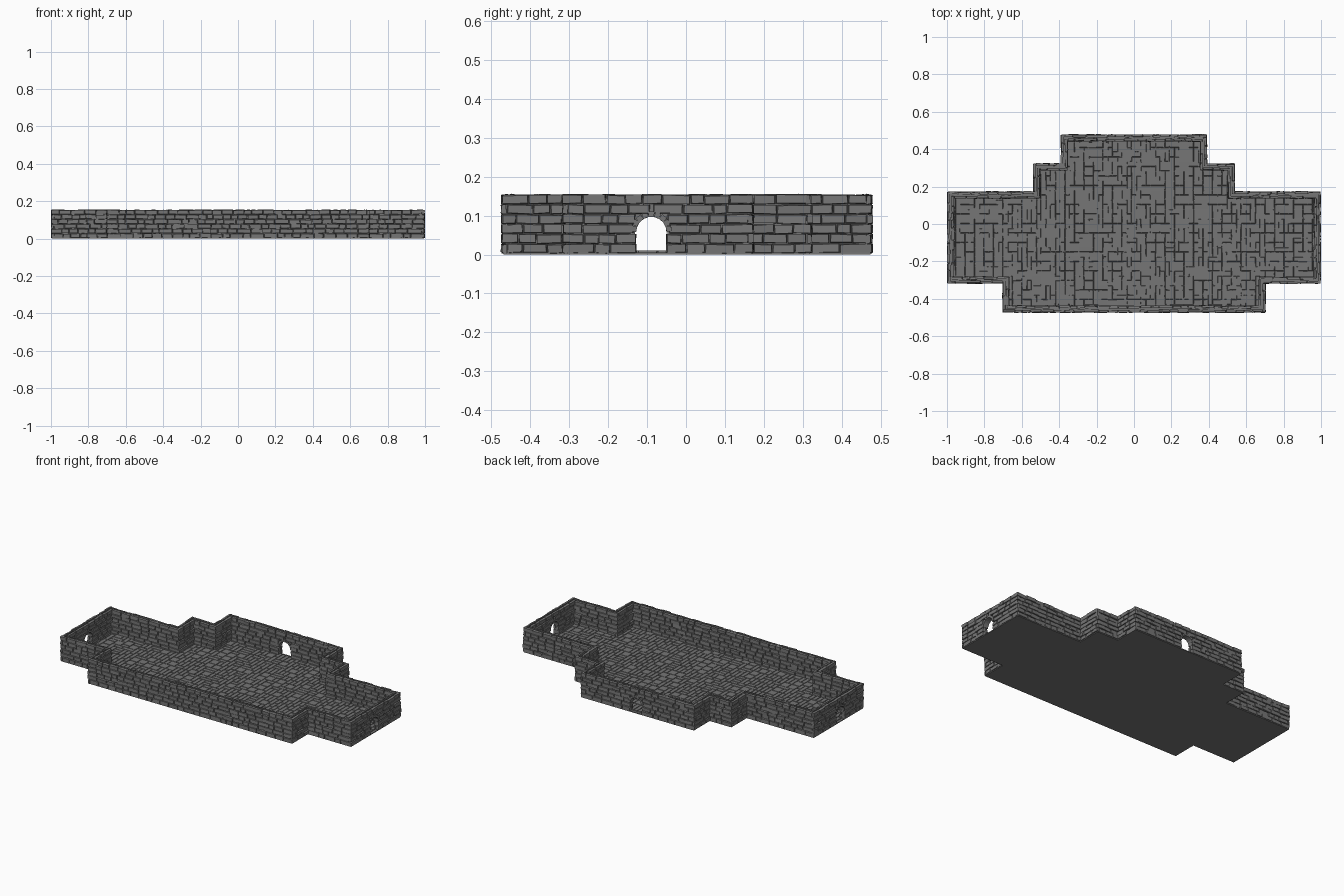
import bpy
import bmesh
import math
import random
from mathutils import Matrix, Vector

random.seed(4)
if "Cube" in bpy.data.objects:
    bpy.data.objects.remove(bpy.data.objects["Cube"])

STONE = bpy.data.materials.new("grey stone")
STONE.use_nodes = True
STONE.diffuse_color = (.18, .18, .18, 1)
STONE.node_tree.nodes["Principled BSDF"].inputs["Base Color"].default_value = (.18, .18, .18, 1)


def finish(bm, name, matrix=Matrix()):
    bmesh.ops.recalc_face_normals(bm, faces=bm.faces)
    mesh = bpy.data.meshes.new(name)
    bm.to_mesh(mesh)
    bm.free()
    mesh.materials.append(STONE)
    obj = bpy.data.objects.new(name, mesh)
    obj.matrix_world = matrix
    bpy.context.collection.objects.link(obj)


def block(bm, centre, half, jitter, rotation=Matrix(), crown=None, inset=0):
    """Rough stone: a box with shifted corners, narrowed towards the crown side."""
    matrix = Matrix.Translation(centre) @ rotation @ Matrix.Diagonal((*half, 1))
    verts = bmesh.ops.create_cube(bm, size=2, matrix=matrix)["verts"]
    for v in verts:
        offset = v.co - Vector(centre)
        if crown and offset.dot(crown) > 0:
            for axis in range(3):
                if not crown[axis]:
                    v.co[axis] -= math.copysign(inset, offset[axis])
        v.co += Vector([random.uniform(-j, j) for j in jitter])


def prism(points, direction):
    bm = bmesh.new()
    face = bm.faces.new([bm.verts.new(p) for p in points])
    new = bmesh.ops.extrude_face_region(bm, geom=[face])["geom"]
    moved = [g for g in new if isinstance(g, bmesh.types.BMVert)]
    bmesh.ops.translate(bm, verts=moved, vec=direction)
    return bm


# Wall centreline, counter-clockwise, mirrored about x = 0
half_plan = [(.685, -.455), (.685, -.3), (.98, -.3), (.98, .155),
             (.52, .155), (.52, .305), (.372, .305), (.372, .46)]
outline = [Vector(p) for p in half_plan]
outline += [Vector((-x, y)) for x, y in reversed(half_plan)]
half_names = ["front_return", "front_step", "end", "back_flank",
              "lower_return", "back_step", "upper_return"]
names = ["left_" + n for n in half_names] + ["back"]
names += ["right_" + n for n in reversed(half_names)] + ["front"]
doors = {"left_end": Vector((.98, -.089)), "back": Vector((.01, .46)),
         "right_end": Vector((-.98, -.089))}

COUNT = len(outline)
COURSES, BASE, COURSE = 6, .003, .0252
DOOR, SPRING, RING = .0385, .058, .046


def direction(i):
    return (outline[(i + 1) % COUNT] - outline[i % COUNT]).normalized()


def turn(i):
    a, b = direction(i - 1), direction(i)
    return 1 if a.x * b.y - a.y * b.x > 0 else -1


def lay_run(bm, lo, hi, side, z):
    """One course of bricks between two points."""
    if hi - lo < .006:
        return
    sizes = []
    while not sizes or sum(sizes) < hi - lo - .03:
        sizes.append(random.uniform(.034, .075))
    scale = (hi - lo) / sum(sizes)
    for size in sizes:
        size *= scale
        out = side * (.0115 + random.uniform(-.0035, .0015))
        tilt = Matrix.Rotation(random.uniform(-.03, .03), 4, "X")
        block(bm, (out, lo + size / 2, z + random.uniform(-.001, .001)),
              (.0065, size / 2 - .0003, COURSE / 2 - .0003), (.0018, .0012, .0012),
              tilt, Vector((side, 0, 0)), .0019)
        lo += size


def build_wall(i):
    a, u = outline[i], direction(i)
    length = (outline[(i + 1) % COUNT] - a).length
    start, end = turn(i), turn(i + 1)
    # Local frame: x outward, y along the wall, z up
    frame = Matrix(((u.y, u.x, 0, a.x), (-u.x, u.y, 0, a.y),
                    (0, 0, 1, 0), (0, 0, 0, 1)))
    name = names[i]
    door = (doors[name] - a).dot(u) if name in doors else None

    # Wall core with an arched notch
    points = [(-.008, 0)]
    if door is not None:
        r = DOOR + .003
        points.append((door - r, 0))
        for k in range(13):
            t = math.pi * (1 - k / 12)
            points.append((door + r * math.cos(t), SPRING + r * math.sin(t)))
        points.append((door + r, 0))
    points += [(length + .008, 0), (length + .008, .145), (-.008, .145)]
    finish(prism([(-.007, y, z) for y, z in points], (.014, 0, 0)),
           name + "_wall_core", frame)

    # Brick faces, interlocked at the corners
    bm = bmesh.new()
    for side in (-1, 1):
        for c in range(COURSES):
            low = BASE + c * COURSE
            z = low + COURSE / 2
            lap = .0065 if c % 2 else -.0065
            lo = -side * .0115 * start - lap
            hi = length + side * .0115 * end - lap
            if door is None or low > SPRING + RING:
                lay_run(bm, lo, hi, side, z)
                continue
            gap = DOOR
            if low + COURSE > SPRING:
                gap = math.sqrt(RING ** 2 - max(low - SPRING, 0) ** 2)
            lay_run(bm, lo, door - gap, side, z)
            lay_run(bm, door + gap, hi, side, z)
    finish(bm, name + "_wall_bricks", frame)

    # Arch stones
    if door is not None:
        bm = bmesh.new()
        number, radius = 9, DOOR + .007
        for k in range(number):
            t = math.pi * (k + .5) / number
            block(bm, (0, door + radius * math.cos(t), SPRING + radius * math.sin(t)),
                  (.018, .007, radius * math.pi / number / 2 - .0006),
                  (.001, .0005, .0005), Matrix.Rotation(t, 4, "X"))
        finish(bm, name + "_door_arch", frame)


for index in range(COUNT):
    build_wall(index)

# Floor slab, out to the faces of the walls
rim = []
for i, p in enumerate(outline):
    d, e = direction(i - 1), direction(i)
    rim.append((p.x + .014 * (d.y + e.y), p.y - .014 * (d.x + e.x), 0))
finish(prism(rim, (0, 0, .005)), "floor_slab")


def inside(x, y):
    return (-.3 < y < .155 and abs(x) < .98 or -.455 < y < .155 and abs(x) < .685
            or 0 < y < .305 and abs(x) < .52 or 0 < y < .46 and abs(x) < .372)


# Paving of mixed rectangular stones
columns, rows = 77, 36
cell_x, cell_y = 1.96 / columns, .915 / rows
free = {(c, r) for c in range(columns) for r in range(rows)
        if inside(-.98 + (c + .5) * cell_x, -.455 + (r + .5) * cell_y)}
shapes = [(1, 2), (2, 1), (2, 2), (1, 3), (3, 1)]
bm = bmesh.new()
for r in range(rows):
    for c in range(columns):
        if (c, r) not in free:
            continue
        for w, h in random.sample(shapes, len(shapes)) + [(1, 1)]:
            cells = {(c + i, r + j) for i in range(w) for j in range(h)}
            if cells <= free:
                break
        free -= cells
        block(bm, (-.98 + (c + w / 2) * cell_x, -.455 + (r + h / 2) * cell_y, .006),
              (w * cell_x / 2 - .0003, h * cell_y / 2 - .0003, .004),
              (.0007, .0007, .0005), crown=Vector((0, 0, 1)), inset=.0018)
finish(bm, "floor_paving")
